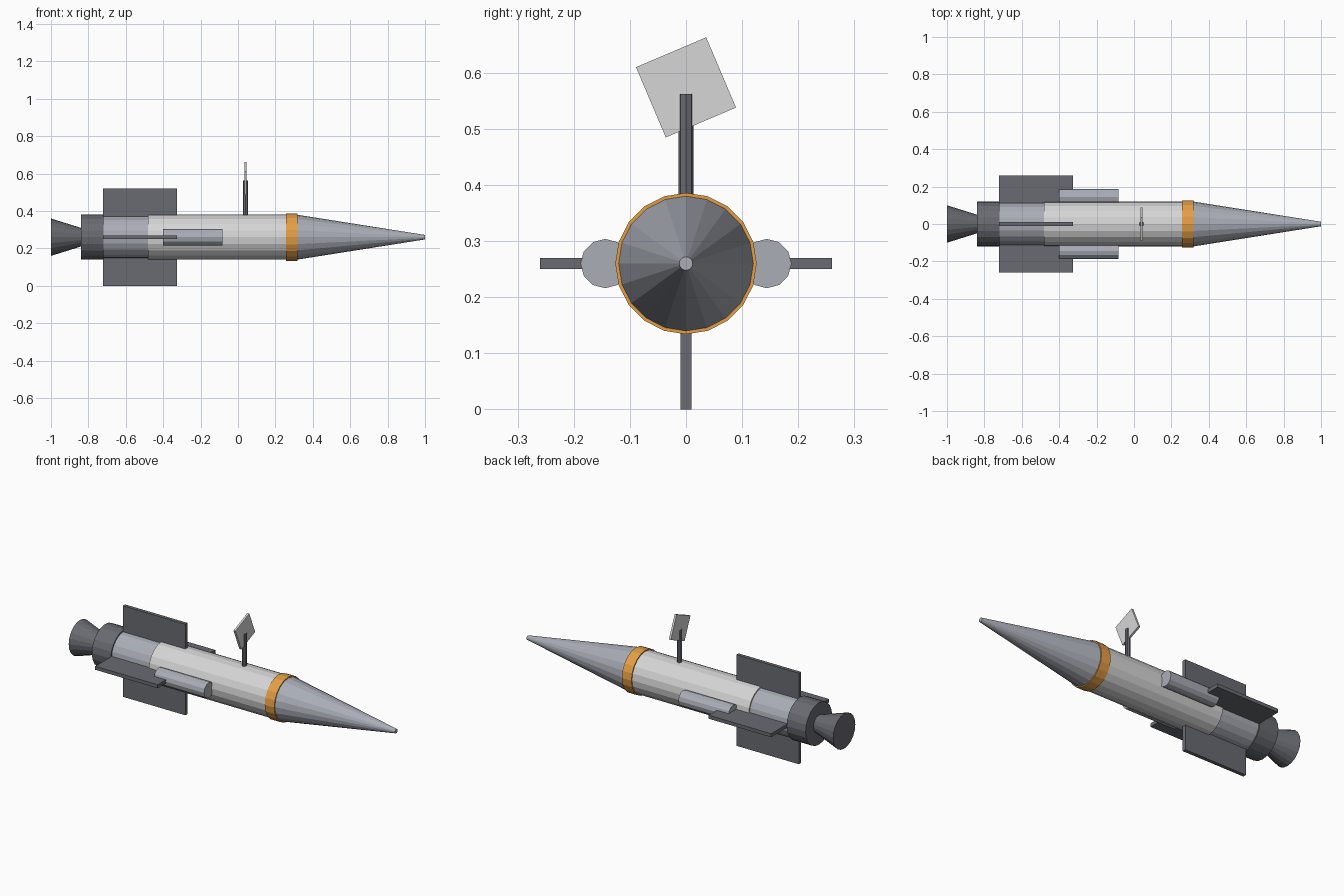
import bpy, math
from mathutils import Matrix

if "Cube" in bpy.data.objects:
    bpy.data.objects.remove(bpy.data.objects["Cube"], do_unlink=True)

AXIS = 0.26   # height of the hull centreline


def material(name, rgb):
    m = bpy.data.materials.new(name)
    m.use_nodes = True
    col = (*rgb, 1)
    m.diffuse_color = col
    m.node_tree.nodes["Principled BSDF"].inputs["Base Color"].default_value = col
    return m


WHITE = material("hull_white", (0.67, 0.67, 0.68))
GREY = material("blue_grey", (0.40, 0.42, 0.47))
DARK = material("dark_grey", (0.14, 0.145, 0.165))
ORANGE = material("orange", (0.78, 0.34, 0.06))


def finish(name, mat):
    ob = bpy.context.object
    ob.name = ob.data.name = name
    ob.data.materials.append(mat)
    bpy.ops.object.transform_apply(location=True, rotation=True, scale=True)
    return ob


def tube(name, x0, x1, r0, r1, mat, sides=20, y=0):
    """Closed cone section lying along x, one corner pointing up."""
    bpy.ops.mesh.primitive_cone_add(vertices=sides, radius1=r0, radius2=r1, depth=x1 - x0,
                                    location=((x0 + x1) / 2, y, AXIS),
                                    rotation=(0, math.pi / 2, 0))
    return finish(name, mat)


def box(name, loc, size, mat, tilt=0):
    bpy.ops.mesh.primitive_cube_add(size=1, location=loc, rotation=(tilt, 0, 0))
    bpy.context.object.scale = size
    return finish(name, mat)


# Hull, tail to tip
tube("engine_nozzle", -1.0, -0.84, 0.10, 0.05, DARK)
tube("engine_collar", -0.84, -0.72, 0.12, 0.12, DARK)
tube("tail_section", -0.72, -0.48, 0.113, 0.113, GREY)
tube("main_body", -0.48, 0.28, 0.12, 0.12, WHITE)
tube("orange_band", 0.257, 0.317, 0.126, 0.126, ORANGE)
tube("nose_cone", 0.317, 1.0, 0.12, 0.012, GREY)

# Four fins around the tail
for i, side in enumerate(("left", "top", "right", "bottom")):
    a = i * math.pi / 2
    box(side + "_fin", (-0.523, 0.18 * math.cos(a), AXIS + 0.18 * math.sin(a)),
        (0.395, 0.16, 0.02), DARK, tilt=a)

# Side pods
for side, s in (("front", -1), ("back", 1)):
    tube(side + "_pod", -0.40, -0.083, 0.044, 0.044, GREY, sides=12, y=s * 0.144)

# Antenna mast and tilted square panel
bpy.ops.mesh.primitive_cylinder_add(vertices=8, radius=0.0134, depth=0.2,
                                    location=(0.04, 0, 0.462))
finish("antenna_mast", DARK)
box("antenna_panel", (0.04, 0, 0.574), (0.012, 0.136, 0.136), WHITE, tilt=math.radians(23))
